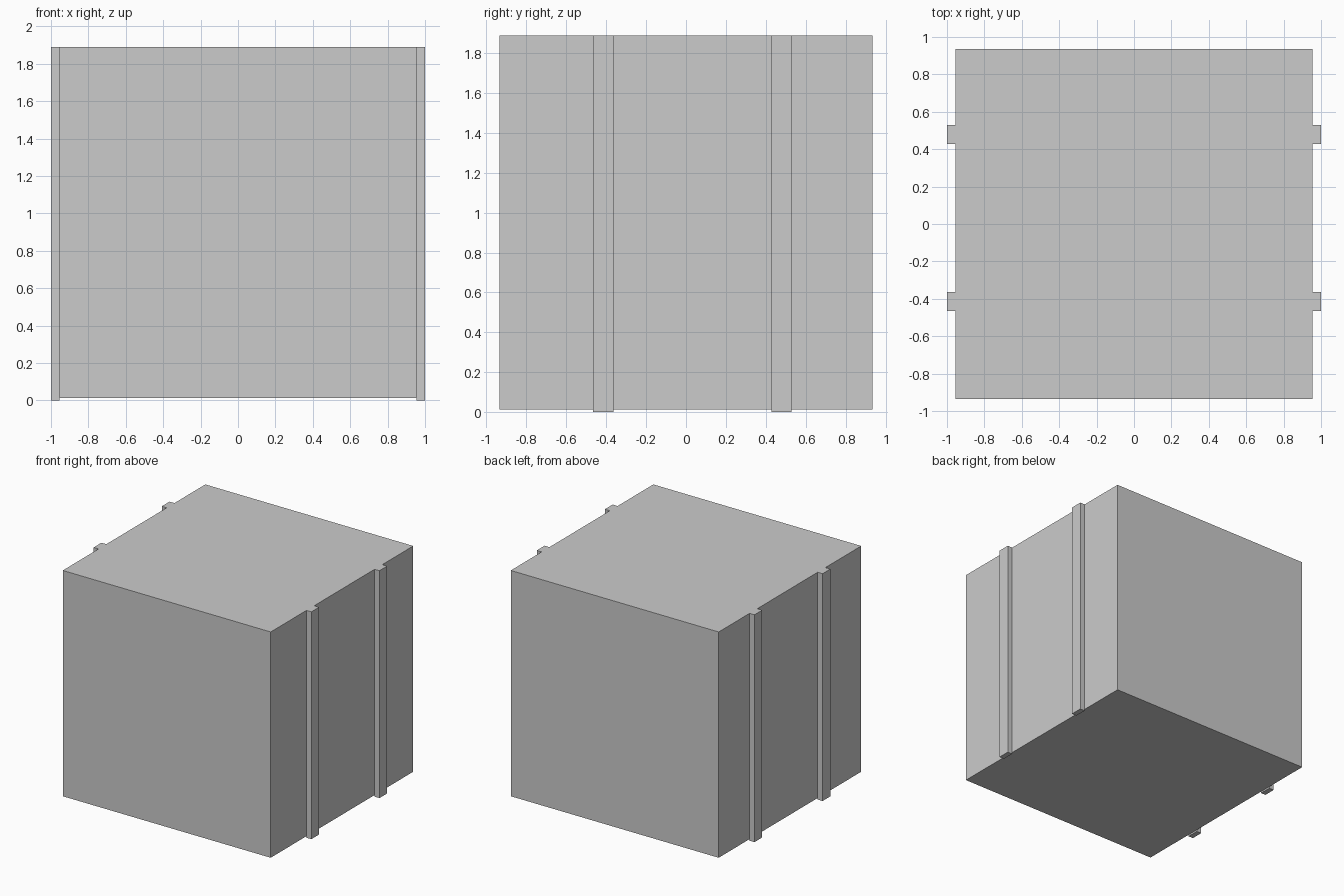
import bpy

if "Cube" in bpy.data.objects:
    bpy.data.objects.remove(bpy.data.objects["Cube"])


def add_box(name, lo, hi):
    """Axis-aligned box between two corners."""
    centre = [(a + b) / 2 for a, b in zip(lo, hi)]
    size = [b - a for a, b in zip(lo, hi)]
    bpy.ops.mesh.primitive_cube_add(size=1, location=centre)
    obj = bpy.context.object
    obj.name = name
    obj.scale = size
    bpy.ops.object.transform_apply(location=False, rotation=False, scale=True)
    return obj


HALF_X, HALF_Y = 0.955, 0.935
BOTTOM, TOP = 0.013, 1.888

# Main crate body, raised slightly off the ground
add_box("crate_body", (-HALF_X, -HALF_Y, BOTTOM), (HALF_X, HALF_Y, TOP))

# Two vertical rails on each side, reaching the ground
for place, y0, y1 in (("front", -0.466, -0.364), ("back", 0.428, 0.53)):
    add_box(f"right_{place}_rail", (HALF_X, y0, 0), (1.0, y1, TOP))
    add_box(f"left_{place}_rail", (-1.0, y0, 0), (-HALF_X, y1, TOP))
